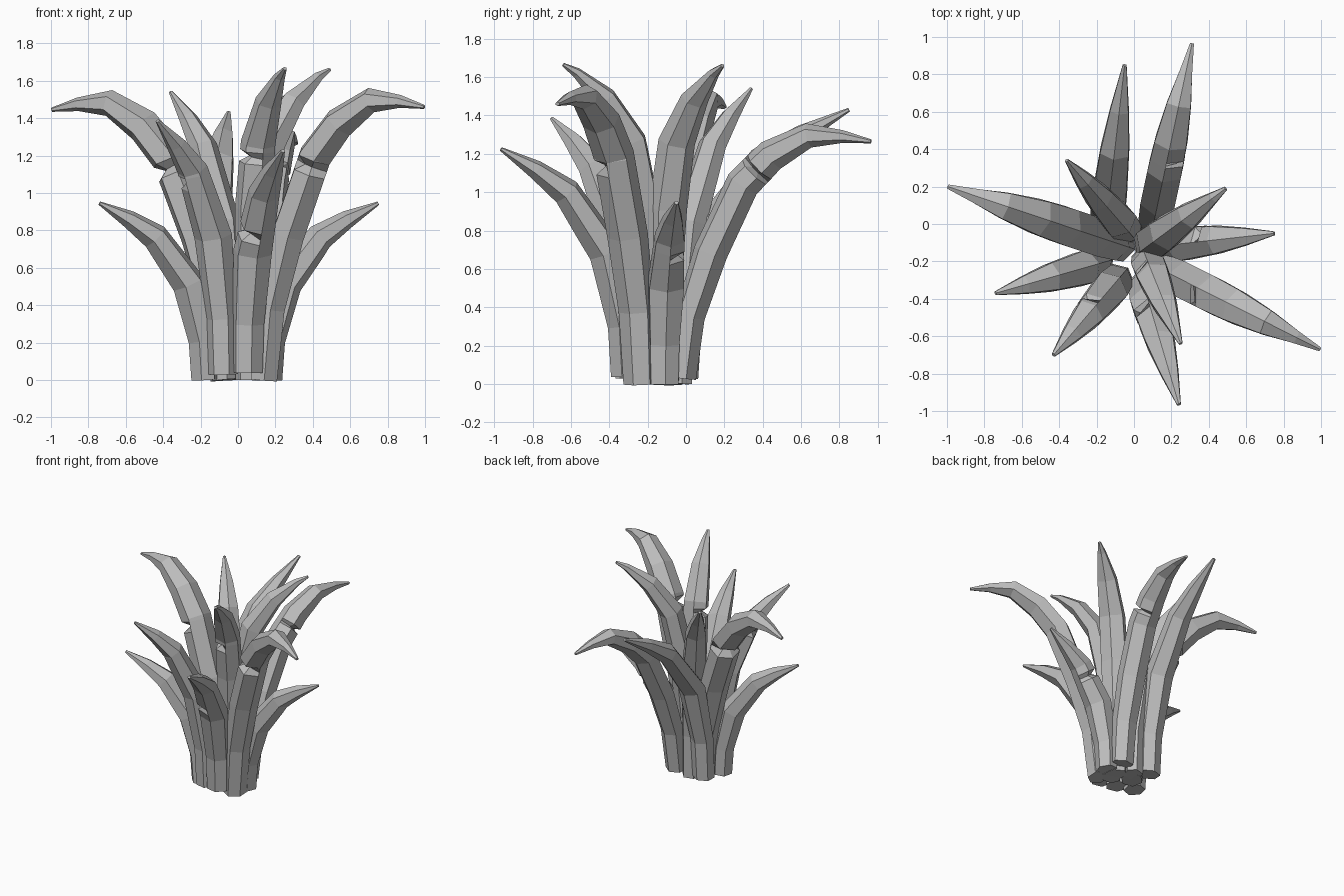
import bpy, bmesh
from math import cos, sin, radians
from mathutils import Vector

cube = bpy.data.objects.get("Cube")
if cube:
    bpy.data.objects.remove(cube)

grey = bpy.data.materials.new("stone_grey")
grey.use_nodes = True
COLOUR = (0.5, 0.5, 0.5, 1)
grey.diffuse_color = COLOUR
grey.node_tree.nodes["Principled BSDF"].inputs["Base Color"].default_value = COLOUR

# Leaf side profiles: (share of reach, share of height, half width)
RISING = [(0, 0, .078), (.02, .22, .082), (.15, .545, .098), (.47, .81, .08),
          (.72, .91, .052), (1, 1, .011)]
UPRIGHT = [(0, 0, .078), (.02, .27, .082), (.08, .55, .096), (.23, .76, .092),
           (.53, .895, .07), (.85, .975, .03), (1, 1, .011)]
ARCHED = [(0, 0, .078), (.04, .26, .085), (.15, .53, .096), (.32, .82, .096),
          (.47, .94, .09), (.67, 1.025, .068), (.85, 1.02, .035), (1, 1, .011)]


def with_notch(profile, at, gap=.09):
    """Insert three close rings at position 'at'; the middle one is pinched."""
    rows = [(*p, False) for p in profile]
    i, f = int(at), at % 1
    extra = []
    for step in (-gap, 0, gap):
        a, b = profile[i], profile[i + 1]
        mix = [u + (v - u) * (f + step) for u, v in zip(a, b)]
        extra.append((*mix, step == 0))
    return rows[:i + 1] + extra + rows[i + 1:]


def build_leaf(name, base, tip, profile, size=1.0, notch=None, notch_side=180):
    base, tip = Vector(base), Vector(tip)
    span = tip - base
    outward = Vector((span.x, span.y, 0)).normalized()
    left = Vector((0, 0, 1)).cross(outward)
    rows = with_notch(profile, notch) if notch else [(*p, False) for p in profile]
    centres = [base + Vector((span.x * r, span.y * r, span.z * h)) for r, h, _, _ in rows]

    bm = bmesh.new()
    rings = []
    for i, (row, c) in enumerate(zip(rows, centres)):
        before = (c - centres[max(i - 1, 0)]).normalized()
        after = (centres[min(i + 1, len(rows) - 1)] - c).normalized()
        along = (before + after).normalized()
        upper = along.cross(left)
        ring = []
        # Six-sided section with a ridge on the upper and lower sides
        for k in range(6):
            a = radians(30 + 60 * k)
            w = row[2] * size
            offset = left * cos(a) * w * 1.1 + upper * sin(a) * w * .95
            if row[3] and cos(a - radians(notch_side)) > .4:
                offset *= .45
            ring.append(bm.verts.new(c + offset))
        rings.append(ring)
    for lo, hi in zip(rings, rings[1:]):
        for k in range(6):
            n = (k + 1) % 6
            bm.faces.new((lo[k], lo[n], hi[n], hi[k]))
    bm.faces.new(rings[0][::-1])
    bm.faces.new(rings[-1])
    bmesh.ops.recalc_face_normals(bm, faces=bm.faces)
    mesh = bpy.data.meshes.new(name)
    bm.to_mesh(mesh)
    bm.free()
    mesh.materials.append(grey)
    bpy.context.collection.objects.link(bpy.data.objects.new(name, mesh))


# Back leaves
build_leaf("back_leaf", (-.15, -.01, .03), (-.05, .85, 1.43), RISING)
build_leaf("back_left_leaf", (.1, -.02, .03), (.31, .965, 1.265), ARCHED, 1, 3.5)
build_leaf("back_right_leaf", (-.03, -.04, 0), (-.36, .34, 1.54), RISING, .92)
# Side leaves
build_leaf("tall_left_leaf", (.07, -.12, 0), (.49, .19, 1.66), UPRIGHT, 1)
build_leaf("long_right_leaf", (-.07, -.11, 0), (-.995, .2, 1.445), ARCHED, 1.1, 2.88, 270)
build_leaf("long_left_leaf", (.14, -.24, 0), (.995, -.67, 1.46), ARCHED, 1.04, 2.88)
build_leaf("short_left_leaf", (.165, -.115, 0), (.75, -.05, .945), RISING, .97, 2.7, 0)
build_leaf("short_right_leaf", (-.18, -.21, 0), (-.74, -.37, .945), RISING, .97)
# Front leaves
build_leaf("front_right_leaf", (-.08, -.29, .03), (-.43, -.7, 1.385), RISING, 1, 2.85)
build_leaf("front_leaf", (.05, -.32, .04), (.24, -.965, 1.225), RISING, 1, 2.35)
build_leaf("tall_front_leaf", (.065, -.18, 0), (.25, -.64, 1.665), UPRIGHT, .95, 2.8)
